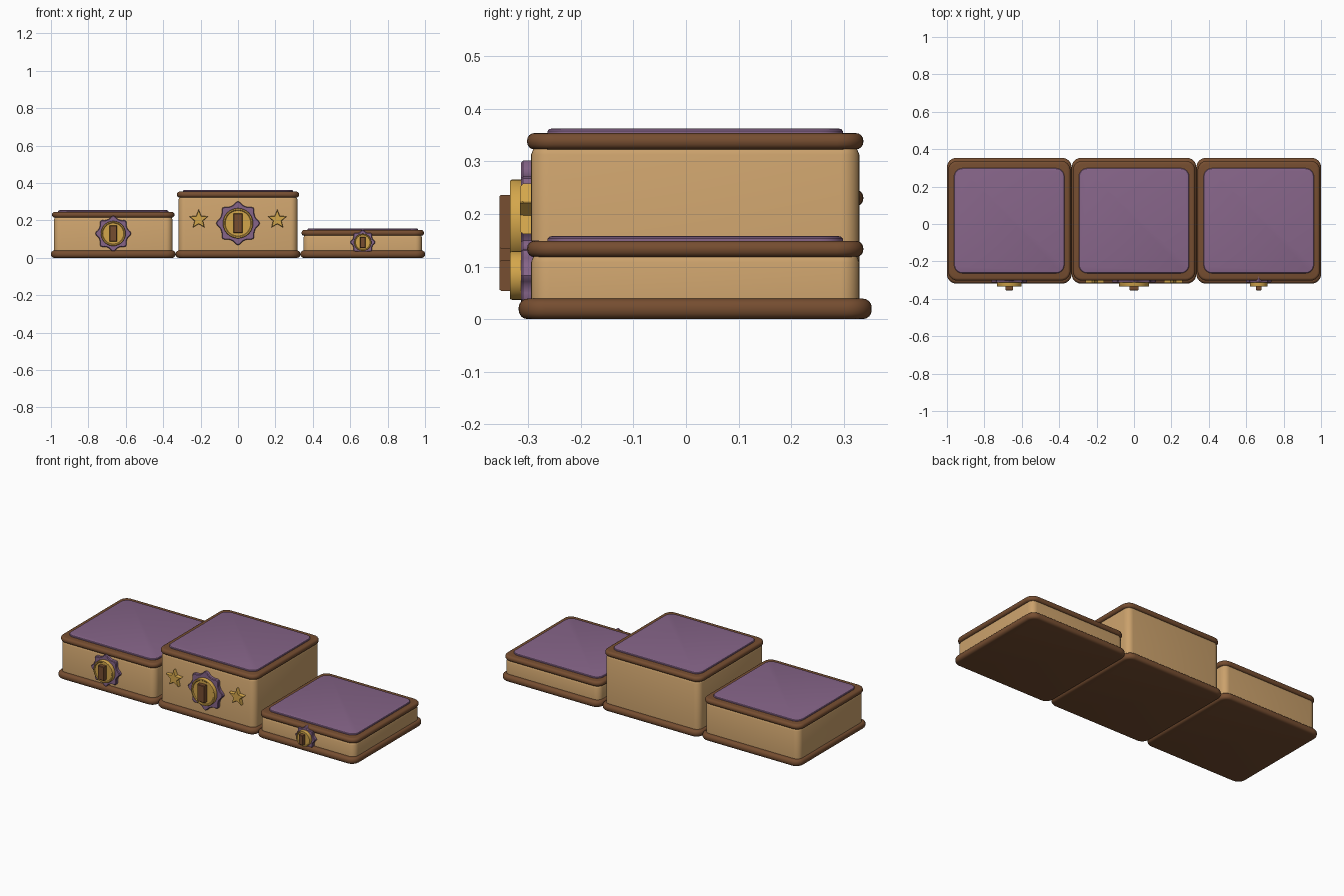
import bpy, bmesh
from math import sin, cos, pi, radians

if "Cube" in bpy.data.objects:
    bpy.data.objects.remove(bpy.data.objects["Cube"])

CY = 0.0175  # depth centre of the blocks


def material(name, rgb):
    m = bpy.data.materials.new(name)
    m.diffuse_color = (*rgb, 1)
    m.use_nodes = True
    m.node_tree.nodes["Principled BSDF"].inputs["Base Color"].default_value = m.diffuse_color
    return m


TAN = material("tan_wood", (0.60, 0.36, 0.15))
BROWN = material("brown_wood", (0.18, 0.075, 0.03))
PURPLE = material("purple_cloth", (0.24, 0.13, 0.25))
GOLD = material("gold", (0.65, 0.38, 0.07))


def loft(name, loops, mat, angle=35):
    """Skin a stack of equal-length loops and cap both ends."""
    bm = bmesh.new()
    rows = [[bm.verts.new(p) for p in loop] for loop in loops]
    n = len(rows[0])
    for a, b in zip(rows, rows[1:]):
        for i in range(n):
            bm.faces.new((a[i], a[(i + 1) % n], b[(i + 1) % n], b[i]))
    bm.faces.new(rows[0])
    bm.faces.new(rows[-1])
    bmesh.ops.recalc_face_normals(bm, faces=bm.faces[:])
    me = bpy.data.meshes.new(name)
    bm.to_mesh(me)
    bm.free()
    ob = bpy.data.objects.new(name, me)
    bpy.context.collection.objects.link(ob)
    me.materials.append(mat)
    bpy.ops.object.select_all(action='DESELECT')
    ob.select_set(True)
    bpy.context.view_layer.objects.active = ob
    bpy.ops.object.shade_smooth_by_angle(angle=radians(angle))
    return ob


def slab(name, cx, hx, hy, r, profile, mat):
    """Rounded rectangle lofted upward; profile is (inset, z)."""
    loops = []
    for inset, z in profile:
        rr = max(r - inset, 0.004)
        ax, ay = hx - inset - rr, hy - inset - rr
        loop = []
        for k, (sx, sy) in enumerate(((1, 1), (-1, 1), (-1, -1), (1, -1))):
            for j in range(7):
                a = (k + j / 6) * pi / 2
                loop.append((cx + sx * ax + rr * cos(a), CY + sy * ay + rr * sin(a), z))
        loops.append(loop)
    return loft(name, loops, mat)


def rounded(z0, z1, r, steps=4):
    """Edge profile rounded at bottom and top."""
    low = [(r - r * sin(i / steps * pi / 2), z0 + r - r * cos(i / steps * pi / 2))
           for i in range(steps + 1)]
    return low + [(i, z0 + z1 - z) for i, z in reversed(low)]


def front_relief(name, cx, cz, outline, y0, y1, bevel, mat):
    """Shape in the xz plane standing out toward the front, with a small bevel."""
    s = 1 - bevel / max((x * x + z * z) ** 0.5 for x, z in outline)
    steps = ((1, y0), (1, y1 + bevel), ((1 + 2 * s) / 3, y1 + bevel * 0.35), (s, y1))
    return loft(name, [[(cx + x * k, y, cz + z * k) for x, z in outline]
                       for k, y in steps], mat)


def circle(r, n=40):
    return [(r * sin(2 * pi * i / n), r * cos(2 * pi * i / n)) for i in range(n)]


def rosette(r, n=64):
    # eight soft points
    return [(r * (0.84 + 0.16 * abs(cos(4 * a)) ** 1.5 * (cos(8 * a) + 1) / 2) * sin(a),
             r * (0.84 + 0.16 * abs(cos(4 * a)) ** 1.5 * (cos(8 * a) + 1) / 2) * cos(a))
            for a in (2 * pi * i / n for i in range(n))]


def star(r, inner=0.45):
    return [(r * (inner if i % 2 else 1) * sin(i * pi / 5),
             r * (inner if i % 2 else 1) * cos(i * pi / 5)) for i in range(10)]


# name, centre x, top height, medal centre z, rosette radius
STEPS = (("first", 0.0, 0.363, 0.185, 0.117),
         ("second", -0.667, 0.255, 0.130, 0.096),
         ("third", 0.667, 0.158, 0.083, 0.067))

for name, cx, top, mz, mr in STEPS:
    # block with base and top trims and an inset cloth pad
    slab(name + "_base_trim", cx, 0.333, 0.336, 0.05, rounded(0, 0.039, 0.017), BROWN)
    slab(name + "_body", cx, 0.317, 0.3125, 0.035,
         [(0, 0.025), (0, top - 0.05), (0.004, top - 0.04), (0.012, top - 0.03)], TAN)
    slab(name + "_top_trim", cx, 0.327, 0.32, 0.05,
         rounded(top - 0.04, top - 0.009, 0.014), BROWN)
    slab(name + "_top_pad", cx, 0.295, 0.281, 0.045,
         [(0, top - 0.015), (0, top - 0.005), (0.003, top - 0.0015), (0.009, top)], PURPLE)

    # medal: rosette, gold disc with rim, plain raised bar
    mx = cx
    front_relief(name + "_rosette", mx, mz, rosette(mr), -0.28, -0.314, 0.004, PURPLE)
    gr = mr * 0.69
    rim = [(gr, -0.31), (gr, -0.331), (gr * 0.97, -0.335), (gr * 0.89, -0.335),
           (gr * 0.84, -0.331)]
    loft(name + "_gold_disc", [[(mx + x, y, mz + z) for x, z in circle(r)]
                               for r, y in rim], GOLD)
    w, h = mr * 0.2, mr * 0.44
    front_relief(name + "_medal_bar", mx, mz, [(-w, -h), (w, -h), (w, h), (-w, h)],
                 -0.325, -0.355, 0.003, BROWN)

# pair of gold stars on the tallest block
for side, sx in (("left", -1), ("right", 1)):
    front_relief(side + "_star", sx * 0.21, 0.205, star(0.053), -0.28, -0.316, 0.006, GOLD)
